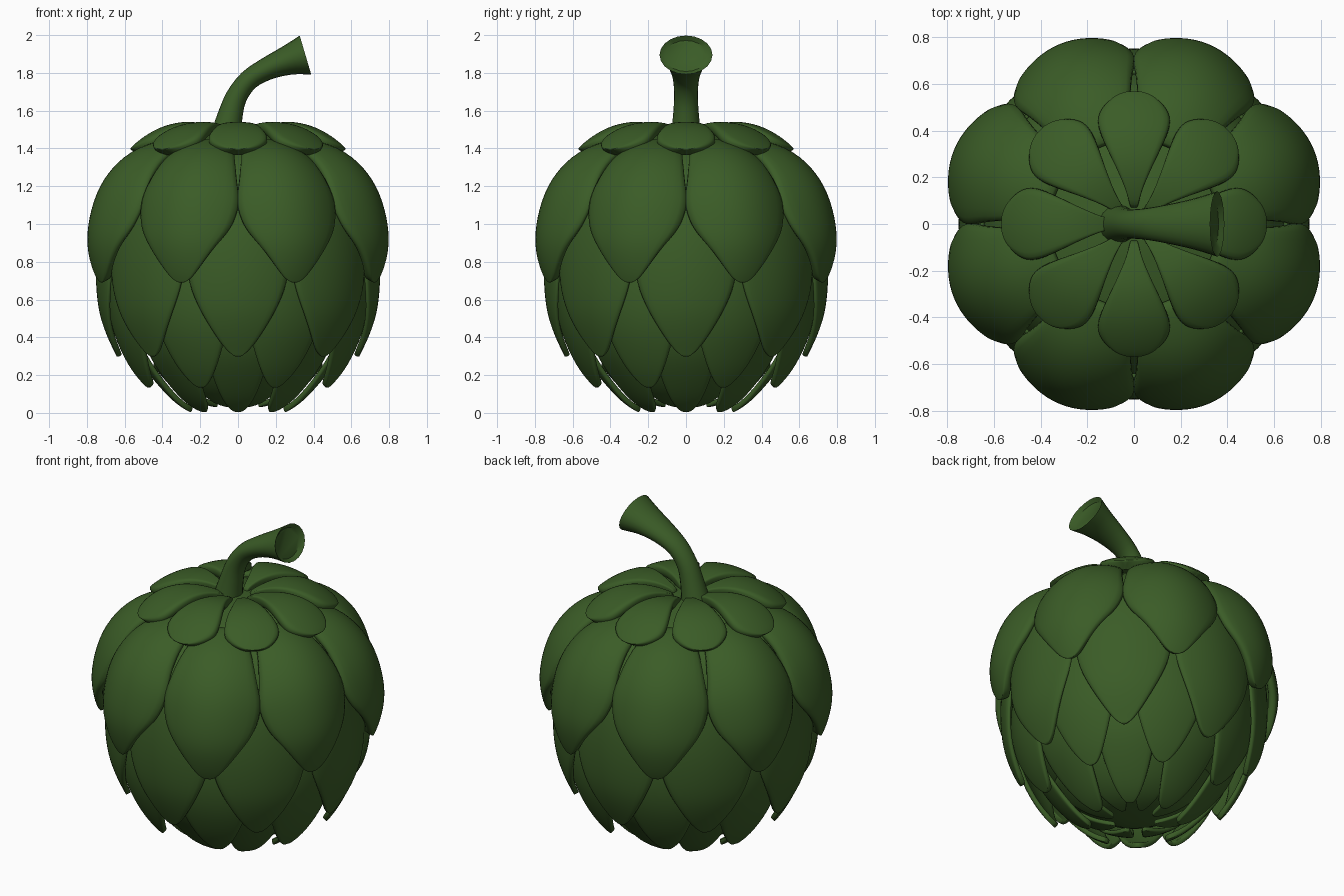
import bpy, math
from mathutils import Vector

if "Cube" in bpy.data.objects:
    bpy.data.objects.remove(bpy.data.objects["Cube"])

green = bpy.data.materials.new("leaf_green")
green.diffuse_color = (0.043, 0.107, 0.02, 1)
green.use_nodes = True
green.node_tree.nodes["Principled BSDF"].inputs["Base Color"].default_value = green.diffuse_color


def make(name, verts, faces):
    me = bpy.data.meshes.new(name)
    me.from_pydata(verts, [], faces)
    me.materials.append(green)
    me.shade_smooth()
    ob = bpy.data.objects.new(name, me)
    bpy.context.collection.objects.link(ob)
    return ob


def spline(pts, steps):
    """Catmull-Rom through tuples of any length."""
    p = [Vector(q) for q in pts]
    p = [p[0] * 2 - p[1]] + p + [p[-1] * 2 - p[-2]]
    out = []
    for a, b, c, d in zip(p, p[1:], p[2:], p[3:]):
        for k in range(steps):
            t = k / steps
            out.append(0.5 * (2 * b + (c - a) * t + (2 * a - 5 * b + 4 * c - d) * t * t
                              + (3 * b - a - 3 * c + d) * t ** 3))
    return out + [p[-2]]


def petal_ring(name, path, sag, thick, offset=0.0, count=8, cols=8):
    """Ring of petals; path rows are (radius, height, half width)."""
    rows = spline(path, 2)
    verts, faces = [], []
    for k in range(count):
        ang = math.radians(offset) + k * math.tau / count
        rad = Vector((math.cos(ang), math.sin(ang), 0))
        tan = Vector((-rad.y, rad.x, 0))
        base = len(verts)
        for i, (r, z, w) in enumerate(rows):
            d = rows[min(i + 1, len(rows) - 1)] - rows[max(i - 1, 0)]
            n = (rad * -d[1] + Vector((0, 0, d[0]))).normalized()
            for j in range(cols + 1):
                t = max(w, 0.006) * (2 * j / cols - 1)
                verts.append(rad * r + Vector((0, 0, z)) + tan * t - n * sag * t * t)
        for i in range(len(rows) - 1):
            for j in range(cols):
                a = base + i * (cols + 1) + j
                faces.append((a, a + cols + 1, a + cols + 2, a + 1))
    ob = make(name, verts, faces)
    s = ob.modifiers.new("thickness", 'SOLIDIFY')
    s.thickness, s.offset = thick, -1
    ob.modifiers.new("round", 'SUBSURF').levels = 1
    ob.modifiers["round"].render_levels = 1
    return ob


# petal layers, from the cap down to the tip of the bud
petal_ring("cap_petals", [(.06, 1.49, .015), (.15, 1.525, .04), (.27, 1.543, .095),
                          (.39, 1.52, .148), (.48, 1.475, .165), (.54, 1.43, .12),
                          (.565, 1.405, .065), (.572, 1.395, .01)], 1.0, .06)
petal_ring("upper_petals", [(.36, 1.46, .13), (.55, 1.41, .21), (.69, 1.31, .26),
                            (.785, 1.17, .295), (.832, 1.0, .27), (.835, .87, .195),
                            (.81, .76, .11), (.79, .705, .055), (.782, .687, .008)],
           1.5, .05, 22.5)
petal_ring("middle_petals", [(.66, 1.2, .15), (.72, 1.03, .24), (.75, .85, .28),
                             (.753, .68, .265), (.735, .53, .205), (.695, .41, .13),
                             (.655, .325, .06), (.64, .293, .008)], 0.9, .03)
petal_ring("lower_petals", [(.69, .8, .2), (.70, .6, .235), (.67, .42, .2),
                            (.595, .25, .125), (.53, .155, .055), (.51, .13, .008)],
           0.9, .03, 22.5)
petal_ring("bottom_petals", [(.61, .5, .16), (.55, .32, .175), (.44, .165, .135),
                             (.34, .06, .085), (.27, .012, .04), (.245, .003, .008)],
           1.0, .03)
petal_ring("tip_petals", [(.46, .25, .13), (.35, .13, .11), (.24, .06, .07),
                          (.15, .035, .03), (.12, .03, .008)], 1.0, .025, 22.5)


def tube(name, rings, n, close_start=True):
    """Loft of closed loops, capped at both ends."""
    verts = [v for ring in rings for v in ring]
    faces = [(i * n + j, i * n + (j + 1) % n, (i + 1) * n + (j + 1) % n, (i + 1) * n + j)
             for i in range(len(rings) - 1) for j in range(n)]
    faces.append(tuple(range(n))[::-1])
    faces.append(tuple(range(len(verts) - n, len(verts))))
    return make(name, verts, faces)


def select_smooth(ob):
    bpy.ops.object.select_all(action='DESELECT')
    ob.select_set(True)
    bpy.context.view_layer.objects.active = ob
    bpy.ops.object.shade_smooth_by_angle(angle=math.radians(40))


# inner core hidden behind the petals
N = 32
core = spline([(.03, .08), (.2, .1), (.4, .24), (.58, .48), (.65, .8),
               (.66, 1.05), (.58, 1.28), (.4, 1.41), (.15, 1.47), (.03, 1.48)], 3)
select_smooth(tube("core", [[(r * math.cos(a), r * math.sin(a), z)
                             for a in (math.tau * j / N for j in range(N))]
                            for r, z in core], N))

# bent stem, rows are (x, z, in-plane radius, sideways radius)
N = 20
path = spline([(-.07, 1.44, .085, .085), (-.045, 1.56, .068, .07), (-.01, 1.67, .057, .063),
               (.055, 1.76, .054, .068), (.15, 1.82, .06, .085), (.26, 1.865, .078, .11),
               (.357, 1.895, .107, .14)], 3)
rings = []
for i, (x, z, a, b) in enumerate(path):
    d = path[min(i + 1, len(path) - 1)] - path[max(i - 1, 0)]
    d = Vector((d[0], 0, d[1])).normalized()
    side = Vector((-d.z, 0, d.x))
    rings.append([Vector((x, 0, z)) + side * a * math.cos(t) - Vector((0, b * math.sin(t), 0))
                  for t in (math.tau * j / N for j in range(N))])
# slightly hollow cut end
centre = Vector((path[-1][0], 0, path[-1][1]))
rings.append([centre + (v - centre) * 0.8 - d * 0.02 for v in rings[-1]])
select_smooth(tube("stem", rings, N))
